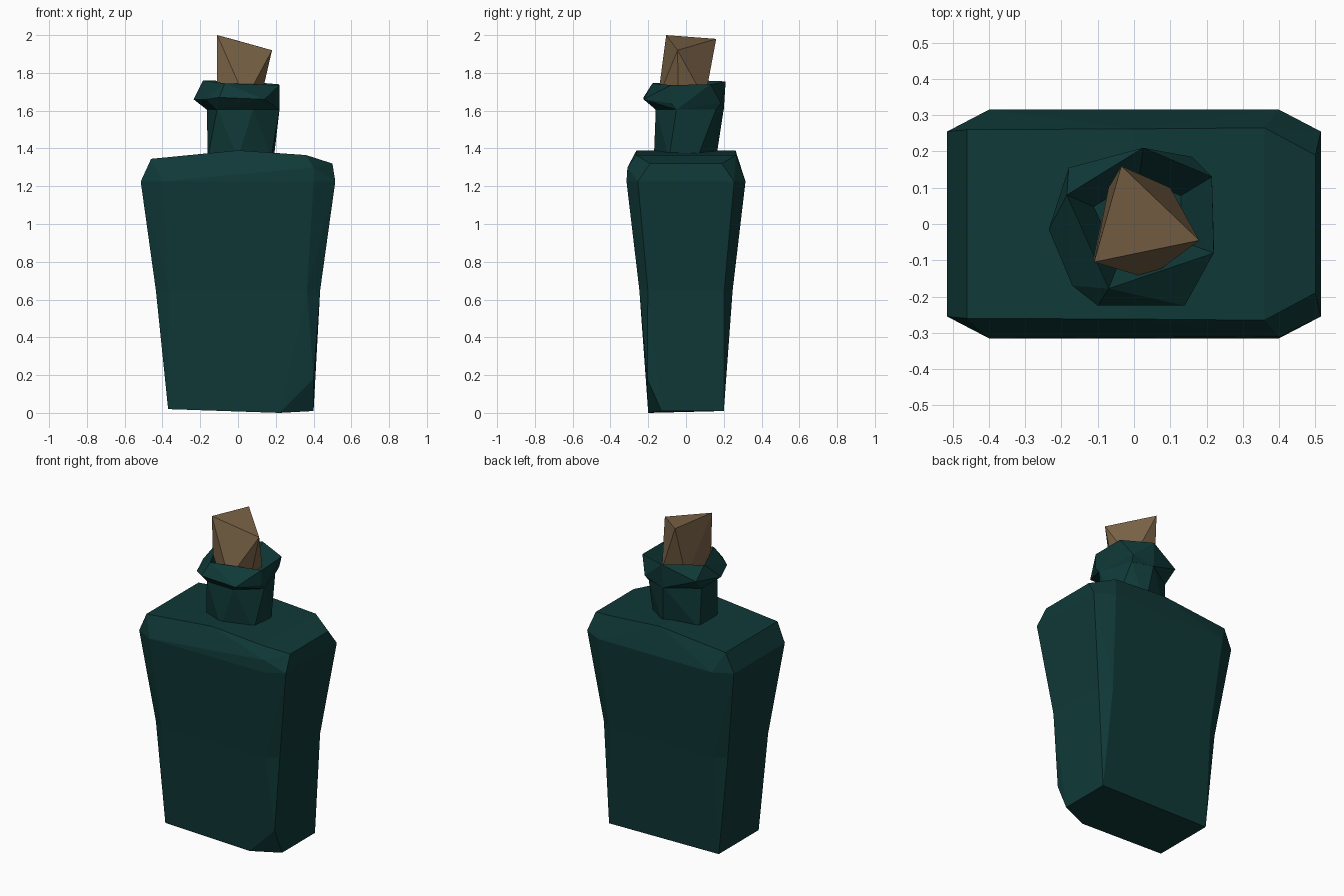
import bpy, bmesh
from mathutils import Vector

if "Cube" in bpy.data.objects:
    bpy.data.objects.remove(bpy.data.objects["Cube"])


def material(name, col):
    m = bpy.data.materials.new(name)
    m.diffuse_color = (*col, 1)
    m.use_nodes = True
    m.node_tree.nodes["Principled BSDF"].inputs["Base Color"].default_value = m.diffuse_color
    return m


GLASS = material("dark teal glass", (0.0048, 0.041, 0.039))
CORK = material("cork brown", (0.19, 0.122, 0.061))


def add_hull(bm, pts):
    """Faceted convex shell around a few points."""
    vs = [bm.verts.new(p) for p in pts]
    res = bmesh.ops.convex_hull(bm, input=vs)
    junk = {e for e in res["geom_interior"] + res["geom_unused"]
            if isinstance(e, bmesh.types.BMVert)}
    bmesh.ops.delete(bm, geom=list(junk), context='VERTS')


def finish(bm, name, mat):
    bmesh.ops.remove_doubles(bm, verts=bm.verts[:], dist=0.0005)
    bmesh.ops.recalc_face_normals(bm, faces=bm.faces[:])
    me = bpy.data.meshes.new(name)
    bm.to_mesh(me)
    bm.free()
    me.materials.append(mat)
    ob = bpy.data.objects.new(name, me)
    bpy.context.collection.objects.link(ob)
    return ob


def ring(x, y, cx, cy, z):
    """Rectangle with cut corners."""
    return [(sx * a, sy * b, z) for sx in (-1, 1) for sy in (-1, 1)
            for a, b in ((x, y - cy), (x - cx, y))]


# Body: two tapering shells joined at the waist
WAIST = 0.65
waist = ring(0.435, 0.247, 0.07, 0.045, WAIST)
base = [(-0.37, -0.2, 0.02), (-0.37, 0.2, 0.02), (0.4, 0.2, 0.01),
        (0.22, -0.2, 0.0), (0.4, -0.13, 0.01), (0.4, -0.205, 0.18)]
shoulder = ring(0.515, 0.315, 0.115, 0.06, 1.225) + [(0.40, -0.31, 1.30)]
top = [(x, s * y, z) for s in (-1, 1)
       for x, y, z in ((-0.46, 0.26, 1.345), (0, 0.262, 1.39),
                       (0.36, 0.265, 1.365), (0.5, 0.19, 1.32))]
bm = bmesh.new()
add_hull(bm, base + waist)
add_hull(bm, waist + shoulder + top)
inner = [f for f in bm.faces if all(abs(v.co.z - WAIST) < 1e-4 for v in f.verts)]
bmesh.ops.delete(bm, geom=inner, context='FACES')
finish(bm, "bottle_body", GLASS)

# Neck: twisted six-sided tube
neck_low = [(0, -0.17), (0.175, -0.09), (0.19, 0.06), (0.05, 0.16), (-0.16, 0.09), (-0.16, -0.09)]
neck_high = [(-0.11, -0.155), (0.08, -0.16), (0.22, -0.05), (0.15, 0.16),
             (0.02, 0.2), (-0.165, 0.08)]
bm = bmesh.new()
add_hull(bm, [(x, y, 1.35) for x, y in neck_low] + [(x, y, 1.61) for x, y in neck_high])
finish(bm, "bottle_neck", GLASS)

# Lip: chunky collar with an open funnel
rim = [(-0.185, 0.08, 1.76), (0.025, 0.21, 1.755), (0.215, 0.13, 1.74),
       (0.22, -0.08, 1.735), (-0.07, -0.178, 1.745)]
belt = [(-0.235, -0.015, 1.66), (-0.18, 0.155, 1.68), (0.16, 0.185, 1.64),
        (0.22, -0.08, 1.64), (0.14, -0.225, 1.66), (-0.10, -0.225, 1.67), (-0.17, -0.17, 1.66)]
bm = bmesh.new()
add_hull(bm, rim + belt + [(x, y, 1.605) for x, y in neck_high])
rims = [Vector(p) for p in rim]
cap = [f for f in bm.faces
       if all(any((v.co - r).length < 1e-4 for r in rims) for v in f.verts)]
bmesh.ops.delete(bm, geom=cap, context='FACES')
edges = [e for e in bm.edges if e.is_boundary]
new = bmesh.ops.extrude_edge_only(bm, edges=edges)["geom"]
for v in new:
    if isinstance(v, bmesh.types.BMVert):
        v.co = (v.co.x * 0.6, v.co.y * 0.6, 1.63)
bmesh.ops.holes_fill(bm, edges=[e for e in bm.edges if e.is_boundary], sides=0)
finish(bm, "bottle_lip", GLASS)

# Cork: slanted triangular top on a five-sided plug
bm = bmesh.new()
add_hull(bm, [(-0.11, -0.105, 2.0), (-0.035, 0.16, 1.98), (0.18, -0.045, 1.92)]
         + [(x, y, 1.66) for x, y in ((-0.11, -0.09), (0.04, -0.15), (0.12, -0.04),
                                      (0.10, 0.10), (-0.07, 0.10))])
finish(bm, "cork", CORK)
